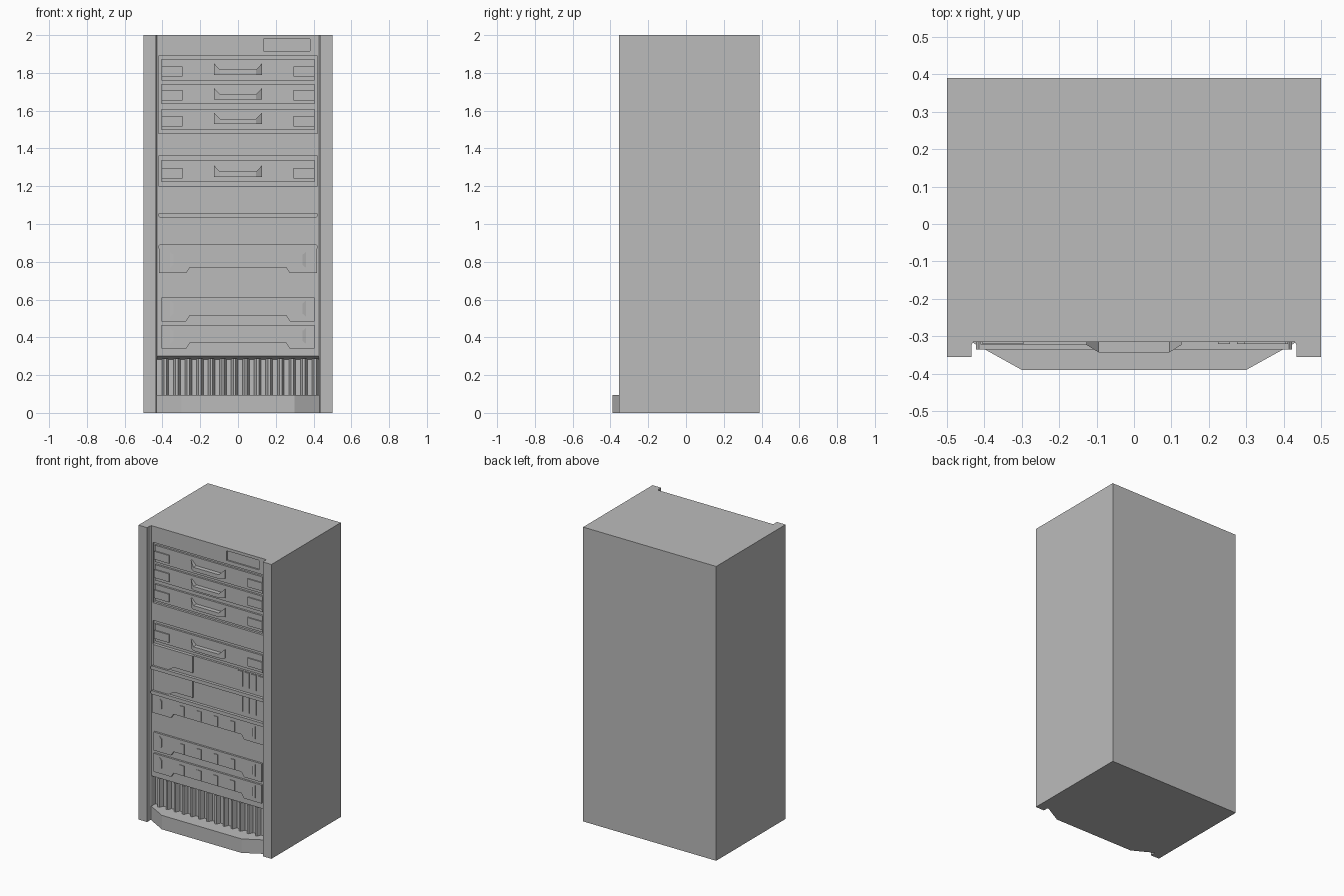
import bpy
import bmesh

cube = bpy.data.objects.get("Cube")
if cube:
    bpy.data.objects.remove(cube, do_unlink=True)

grey = bpy.data.materials.new("cabinet_grey")
grey.use_nodes = True
grey.diffuse_color = (0.5, 0.5, 0.5, 1)
bsdf = next(n for n in grey.node_tree.nodes if n.type == "BSDF_PRINCIPLED")
bsdf.inputs["Base Color"].default_value = grey.diffuse_color

FACE = -0.315     # recessed front plane between the posts
POST = 0.435      # inner edge of the posts


def make_object(name, bm):
    bmesh.ops.recalc_face_normals(bm, faces=bm.faces)
    mesh = bpy.data.meshes.new(name)
    bm.to_mesh(mesh)
    bm.free()
    mesh.materials.append(grey)
    obj = bpy.data.objects.new(name, mesh)
    bpy.context.collection.objects.link(obj)
    return obj


def extrude(name, points, axis, start, end):
    """Prism from a 2D outline: axis 'z' takes (x, y), 'y' takes (x, z), 'x' takes (y, z)."""
    place = {"z": lambda p, d: (p[0], p[1], d),
             "y": lambda p, d: (p[0], d, p[1]),
             "x": lambda p, d: (d, p[0], p[1])}[axis]
    bm = bmesh.new()
    first, last = ([bm.verts.new(place(p, d)) for p in points] for d in (start, end))
    bm.faces.new(first)
    bm.faces.new(last[::-1])
    for i in range(len(points)):
        j = (i + 1) % len(points)
        bm.faces.new((first[i], first[j], last[j], last[i]))
    return make_object(name, bm)


def plate(name, x0, x1, z0, z1, front, back=FACE + 0.005):
    return extrude(name, [(x0, z0), (x1, z0), (x1, z1), (x0, z1)], "y", front, back)


def loft(name, sections):
    """Solid skinned through equal rings of points."""
    bm = bmesh.new()
    rings = [[bm.verts.new(p) for p in ring] for ring in sections]
    for a, b in zip(rings, rings[1:]):
        for i in range(len(a)):
            j = (i + 1) % len(a)
            bm.faces.new((a[i], a[j], b[j], b[i]))
    bm.faces.new(rings[0])
    bm.faces.new(rings[-1][::-1])
    return make_object(name, bm)


def cut(target, cutter):
    mod = target.modifiers.new(cutter.name, "BOOLEAN")
    mod.operation = "DIFFERENCE"
    mod.solver = "EXACT"
    mod.object = cutter
    cutter.hide_render = True
    cutter.hide_viewport = True
    cutter.display_type = "WIRE"


# Cabinet shell with two front posts
half = [(0.5, 0.39), (0.5, -0.355), (POST, -0.355), (POST, -0.325), (0.43, FACE)]
cabinet = extrude("cabinet", half + [(-x, y) for x, y in reversed(half)], "z", 0, 2)

# Display recess, drive bays and grille opening
cut(cabinet, plate("display_cutter", 0.135, 0.38, 1.915, 1.98, -0.4, FACE + 0.01))
for z0, z1 in [(1.48, 1.89), (1.2, 1.36)]:
    cut(cabinet, plate("bay_cutter", -0.42, 0.42, z0, z1, -0.4, FACE + 0.015))
cut(cabinet, extrude("grille_cutter",
                     [(-0.34, 0.095), (-0.34, 0.3), (FACE, 0.3), (-0.27, 0.28), (-0.27, 0.095)],
                     "x", -0.429, 0.429))

# Drives with latch plates and pull handles
for z0, z1, grip in [(1.76, 1.873, 1.79), (1.635, 1.741, 1.66),
                     (1.497, 1.608, 1.53), (1.222, 1.339, 1.25)]:
    plate("drive", -0.405, 0.405, z0, z1, FACE + 0.002, FACE + 0.02)
    for x0, x1 in [(-0.405, -0.295), (0.295, 0.405)]:
        plate("drive_latch", x0, x1, z0 + 0.02, z0 + 0.075, -0.321)
    rings = []
    for x, y, height in [(-0.127, -0.323, 0.06), (-0.095, -0.343, 0.027),
                         (0.095, -0.343, 0.027), (0.127, -0.323, 0.06)]:
        rings.append([(x, y, grip), (x, y, grip + height),
                      (x, FACE + 0.005, grip + height), (x, FACE + 0.005, grip)])
    loft("drive_handle", rings)

# Servers: stepped cover, vent slats and the shelf lip beneath
for top, foot in [(1.2, 1.055), (1.032, 0.887)]:
    step = foot + 0.03
    extrude("server_cover", [(-0.41, top), (-0.115, top), (-0.115, step),
                             (-0.255, step), (-0.305, foot), (-0.41, foot)],
            "y", -0.322, FACE + 0.005)
    for x in (0.225, 0.275, 0.328, 0.38):
        plate("vent_slat", x, x + 0.032, step + 0.005, top - 0.005, -0.321)
    lip = foot - 0.008
    end = [(0.415, lip - 0.012), (0.422, lip - 0.006), (0.422, lip + 0.006), (0.415, lip + 0.012)]
    extrude("shelf_lip", end + [(-x, z) for x, z in reversed(end)],
            "y", -0.335, FACE + 0.005)

# Lower units: notched front, four square buttons and two side grips
for z0, z1, w in [(0.74, 0.87, 0.418), (0.485, 0.61, 0.405), (0.34, 0.465, 0.405)]:
    right = [(w, z1), (w, z0), (0.275, z0), (0.255, z0 + 0.03)]
    extrude("unit_front", right + [(-x, z) for x, z in reversed(right)],
            "y", -0.328, FACE + 0.005)
    mid = (z0 + z1) / 2 + 0.005
    for x in (-0.19, -0.063, 0.063, 0.19):
        plate("unit_button", x - 0.017, x + 0.017, mid - 0.033, mid + 0.033, -0.332)
    for side in (-1, 1):
        rings = []
        for x, y, h in [(0.36, -0.329, 0.042), (0.342, -0.335, 0.027)]:
            rings.append([(side * x, y, mid - h), (side * x, y, mid + h),
                          (side * x, FACE, mid + h), (side * x, FACE, mid - h)])
        loft("unit_grip", rings)

# Corrugated grille
count = 14
pitch = 2 * 0.428 / count
wave = []
for i in range(count):
    x = -0.428 + i * pitch
    wave += [(x, -0.275), (x + 0.4 * pitch, -0.275),
             (x + 0.6 * pitch, -0.303), (x + 0.8 * pitch, -0.303)]
wave += [(0.428, -0.275), (0.428, -0.262), (-0.428, -0.262)]
extrude("grille", wave, "z", 0.09, 0.288)

# Bevelled kick plate
extrude("kick_plate", [(-POST, FACE), (-0.3, -0.39), (0.3, -0.39), (POST, FACE)],
        "z", 0, 0.095)
